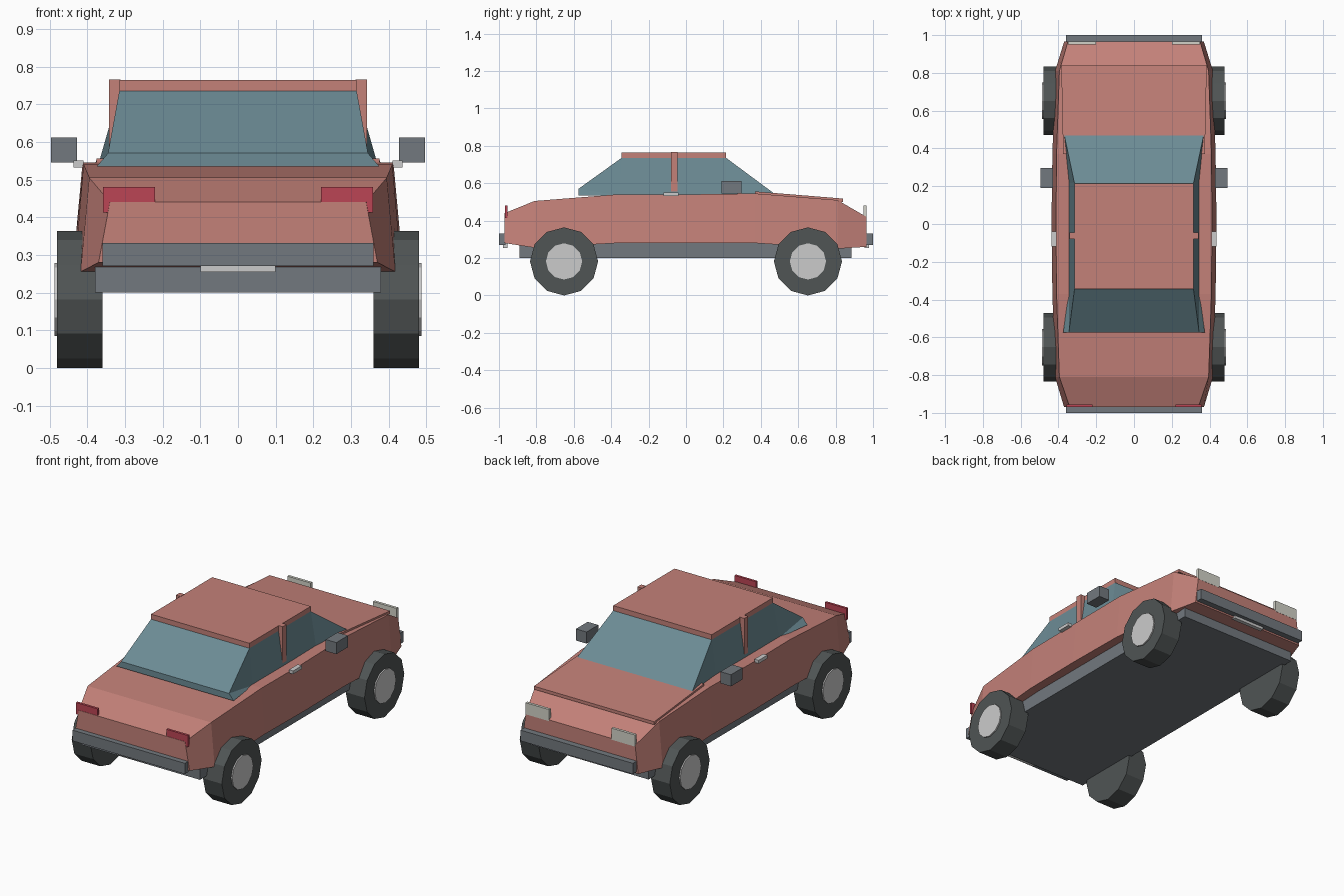
import bpy, bmesh, math

if "Cube" in bpy.data.objects:
    bpy.data.objects.remove(bpy.data.objects["Cube"])


def mat(name, rgb):
    m = bpy.data.materials.new(name)
    m.diffuse_color = (*rgb, 1)
    m.use_nodes = True
    m.node_tree.nodes["Principled BSDF"].inputs["Base Color"].default_value = m.diffuse_color
    return m


RED = mat("paint", (0.55, 0.22, 0.19))
GLASS = mat("glass", (0.15, 0.26, 0.30))
TRIM = mat("trim", (0.17, 0.19, 0.21))
TYRE = mat("rubber", (0.08, 0.09, 0.09))
CHROME = mat("chrome", (0.60, 0.60, 0.60))
LAMP = mat("lamp", (0.65, 0.65, 0.58))
TAIL = mat("tail", (0.50, 0.06, 0.09))


def mesh(name, verts, faces, material):
    me = bpy.data.meshes.new(name)
    bm = bmesh.new()
    vs = [bm.verts.new(v) for v in verts]
    for f in faces:
        bm.faces.new([vs[i] for i in f])
    bmesh.ops.recalc_face_normals(bm, faces=bm.faces)
    bm.to_mesh(me)
    bm.free()
    ob = bpy.data.objects.new(name, me)
    bpy.context.collection.objects.link(ob)
    me.materials.append(material)
    return ob


def loft(name, sections, material):
    """Four-cornered sections (y, z_low, z_high, half_width_low, half_width_high)."""
    verts, faces = [], []
    for y, z0, z1, w0, w1 in sections:
        verts += [(-w0, y, z0), (w0, y, z0), (w1, y, z1), (-w1, y, z1)]
    n = len(sections)
    for s in range(n - 1):
        for i in range(4):
            j = (i + 1) % 4
            faces.append((4*s + i, 4*s + j, 4*s + 4 + j, 4*s + 4 + i))
    faces += [(0, 1, 2, 3), tuple(range(4*n - 4, 4*n))]
    return loft_mesh(name, verts, faces, material)


def loft_mesh(name, verts, faces, material):
    return mesh(name, verts, faces, material)


def box(name, x, y, z, material):
    return loft(name, [(y[0], *z, 1, 1), (y[1], *z, 1, 1)], material) if x is None else mesh(
        name, [(a, b, c) for a in x for b in y for c in z],
        [(0, 1, 3, 2), (4, 5, 7, 6), (0, 1, 5, 4), (2, 3, 7, 6), (0, 2, 6, 4), (1, 3, 7, 5)], material)


def pair(name, x, y, z, material):
    for side, s in (("right", 1), ("left", -1)):
        box(f"{name}_{side}", (s * x[0], s * x[1]), y, z, material)


def disc(name, x0, x1, y, z, r, material):
    ring = [(r * math.sin(i * math.pi / 6), r * math.cos(i * math.pi / 6)) for i in range(12)]
    verts = [(x, y + a, z + b) for x in (x0, x1) for a, b in ring]
    faces = [(i, (i + 1) % 12, 12 + (i + 1) % 12, 12 + i) for i in range(12)]
    mesh(name, verts, faces + [tuple(range(12)), tuple(range(12, 24))], material)


# Painted body shell
loft("body", [(-0.97, 0.28, 0.44, 0.37, 0.34), (-0.81, 0.255, 0.505, 0.418, 0.395),
              (-0.37, 0.28, 0.54, 0.432, 0.41), (0.0, 0.28, 0.54, 0.437, 0.413),
              (0.37, 0.28, 0.545, 0.432, 0.41), (0.81, 0.25, 0.51, 0.418, 0.395),
              (0.965, 0.26, 0.42, 0.37, 0.35)], RED)
# Thin sloping lid, roof and door pillars
loft("hood", [(0.37, 0.535, 0.556, 0.375, 0.375), (0.84, 0.50, 0.518, 0.385, 0.385)], RED)
box("roof", (-0.315, 0.315), (-0.345, 0.215), (0.733, 0.764), RED)
pair("pillar", (0.312, 0.342), (-0.08, -0.045), (0.53, 0.766), RED)

# Glass cabin: half outline mirrored, sides tuck in between flared ends
half = [(0.315, -0.345, 0.735), (0.345, -0.575, 0.57), (0.375, -0.575, 0.535),
        (0.345, -0.36, 0.535), (0.345, 0.22, 0.535), (0.372, 0.485, 0.535), (0.315, 0.215, 0.735)]
verts = half + [(-x, y, z) for x, y, z in half]
faces = [(a, b, b + 7, a + 7) for a, b in ((0, 1), (1, 2), (2, 3), (3, 4), (4, 5), (5, 6), (6, 0))]
for o in (0, 7):
    faces += [tuple(o + i for i in f) for f in ((0, 1, 3), (1, 2, 3), (0, 3, 4, 6), (4, 5, 6))]
mesh("cabin_glass", verts, faces, GLASS)

# Underbody and bumpers
box("underbody", (-0.38, 0.38), (-0.89, 0.885), (0.20, 0.285), TRIM)
for end, s in (("front", -1), ("rear", 1)):
    box(f"bumper_{end}", (-0.36, 0.36), (s * 0.965, s * 1.0), (0.27, 0.332), TRIM)
    box(f"plate_{end}", (-0.1, 0.1), (s * 0.955, s * 0.978), (0.254, 0.30), CHROME)

# Lamps, mirrors, handles
pair("red_lamp", (0.22, 0.358), (-0.969, -0.955), (0.413, 0.48), TAIL)
pair("white_lamp", (0.20, 0.35), (0.95, 0.966), (0.413, 0.48), LAMP)
pair("mirror", (0.428, 0.496), (0.19, 0.297), (0.545, 0.612), TRIM)
pair("handle", (0.41, 0.437), (-0.12, -0.04), (0.532, 0.551), CHROME)

# Wheels
for end, y in (("front", -0.652), ("rear", 0.652)):
    for side, s in (("right", 1), ("left", -1)):
        disc(f"tyre_{end}_{side}", s * 0.36, s * 0.48, y, 0.182, 0.182, TYRE)
        disc(f"hub_{end}_{side}", s * 0.47, s * 0.487, y, 0.182, 0.097, CHROME)
